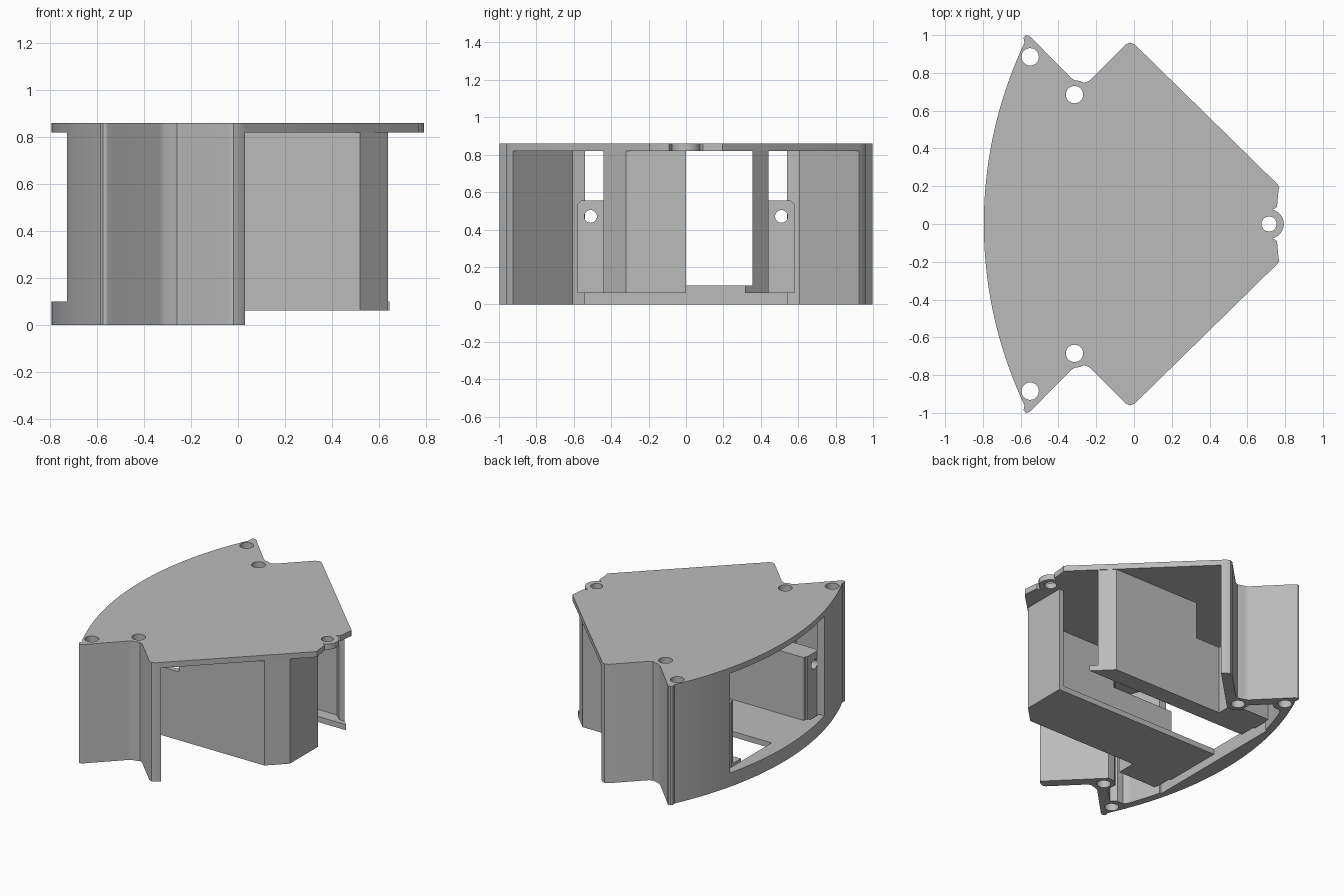
import bpy, bmesh
from math import sin, cos, pi, sqrt

if "Cube" in bpy.data.objects:
    bpy.data.objects.remove(bpy.data.objects["Cube"])

TOP, CEIL, FLOOR, SILL, LOW = 0.86, 0.82, 0.06, 0.10, 0.555
RADIUS = 2.245

grey = bpy.data.materials.new("plain grey")
grey.use_nodes = True
grey.diffuse_color = (0.5, 0.5, 0.5, 1)
grey.node_tree.nodes["Principled BSDF"].inputs["Base Color"].default_value = (0.5, 0.5, 0.5, 1)


def circle(u, v, r, n=32):
    return [(u + r * cos(2 * pi * i / n), v + r * sin(2 * pi * i / n)) for i in range(n)]


def arc(y0, y1, inset=0.0, n=16):
    """Points along the curved back wall between two y values."""
    r = RADIUS - inset
    ys = [y0 + (y1 - y0) * i / n for i in range(n + 1)]
    return [(RADIUS - 0.795 - sqrt(r * r - y * y), y) for y in ys]


def flip(points, s):
    return [(x, y * s) for x, y in points]


def slab(name, loops, lo, hi, along_x=False):
    """Extrude an outline, with any inner loops as holes."""
    curve = bpy.data.curves.new(name + " outline", "CURVE")
    curve.dimensions = "2D"
    curve.fill_mode = "BOTH"
    curve.extrude = (hi - lo) / 2
    for loop in loops:
        spline = curve.splines.new("POLY")
        spline.points.add(len(loop) - 1)
        for point, (u, v) in zip(spline.points, loop):
            point.co = (u, v, 0, 1)
        spline.use_cyclic_u = True
    temp = bpy.data.objects.new(name + " outline", curve)
    bpy.context.scene.collection.objects.link(temp)
    bpy.context.view_layer.update()
    mesh = bpy.data.meshes.new_from_object(
        temp.evaluated_get(bpy.context.evaluated_depsgraph_get()))
    bpy.data.objects.remove(temp)
    bpy.data.curves.remove(curve)
    bm = bmesh.new()
    bm.from_mesh(mesh)
    bmesh.ops.remove_doubles(bm, verts=bm.verts, dist=0.0005)
    for v in bm.verts:
        v.co.z += (lo + hi) / 2
        if along_x:
            v.co = (v.co.z, v.co.x, v.co.y)
    bmesh.ops.recalc_face_normals(bm, faces=bm.faces)
    bm.to_mesh(mesh)
    bm.free()
    mesh.name = name
    mesh.materials.clear()
    mesh.materials.append(grey)
    obj = bpy.data.objects.new(name, mesh)
    bpy.context.scene.collection.objects.link(obj)
    bpy.ops.object.select_all(action="DESELECT")
    obj.select_set(True)
    bpy.context.view_layer.objects.active = obj
    bpy.ops.object.shade_smooth_by_angle(angle=0.5)
    return obj


# Shared half outline, from the front corner back to the curved wall
wing = [(0.03, 0.925), (0.005, 0.95), (-0.02, 0.96), (-0.045, 0.95), (-0.235, 0.76),
        (-0.26, 0.747), (-0.285, 0.756), (-0.315, 0.762), (-0.335, 0.775),
        (-0.545, 0.988), (-0.56, 0.998), (-0.575, 0.998), (-0.585, 0.985)]
nose = [(0.765, 0.18), (0.77, 0.195), (0.76, 0.21)]
tab = [(0.715 + 0.078 * cos(a), 0.078 * sin(a)) for a in [(i - 6) * pi / 14 for i in range(13)]]
holes = [circle(-0.55, 0.885, 0.046), circle(-0.315, 0.685, 0.046)]

# Top plate with screw holes
half = [(0.757, 0.09)] + nose + wing
plate = tab + half + arc(0.96, -0.96, n=48) + flip(half, -1)[::-1]
slab("top_plate", [plate, circle(0.715, 0, 0.04)] + holes + [flip(h, -1) for h in holes],
     CEIL, TOP)

# Folded wing walls with screw bosses, one on each side
inner = [(-0.575, 0.80), (-0.53, 0.80), (-0.49, 0.83), (-0.38, 0.72), (-0.385, 0.65),
         (-0.345, 0.61), (-0.29, 0.605)]
wall = wing + arc(0.96, 0.54) + arc(0.54, 0.78, 0.055, 8) + inner
for side, s in (("left", -1), ("right", 1)):
    slab(side + "_wing_wall", [flip(loop, s) for loop in [wall] + holes], 0, CEIL)

# Curved sill below the rear opening
slab("rear_sill", [arc(-0.56, 0.56, n=32) + [(-0.685, 0.56), (-0.685, -0.56)]], 0, SILL)

# Channel side walls: tall at the front, low at the rear, with drilled blocks
for side, s in (("left", -1), ("right", 1)):
    end = [(0.52, 0.44), (0.605, 0.355), (0.56, 0.355), (0.51, 0.405)]
    if s < 0:
        end = [(0.52, 0.44), (0.64, 0.32), (0.64, 0), (0.605, 0), (0.605, 0.30), (0.505, 0.405)]
    slab(side + "_channel_wall", [flip(end + [(-0.165, 0.405), (-0.165, 0.44)], s)], FLOOR, CEIL)
    slab(side + "_low_wall", [flip([(-0.165, 0.405), (-0.165, 0.44), (-0.66, 0.44), (-0.66, 0.405)], s)],
         FLOOR, LOW)
    block = [(0.43, FLOOR), (0.58, FLOOR), (0.58, LOW - 0.02), (0.56, LOW), (0.43, LOW)]
    slab(side + "_mounting_block", [flip_y for flip_y in
         ([(u * s, v) for u, v in loop] for loop in (block, circle(0.51, 0.47, 0.034, 24)))],
         -0.67, -0.36, along_x=True)

# Half floor and the narrow ledge opposite
slab("channel_floor", [[(0.64, 0), (0.64, -0.32), (0.52, -0.44), (-0.70, -0.44), (-0.70, 0)]],
     FLOOR, SILL)
slab("channel_ledge", [[(0.645, 0.315), (0.52, 0.44), (-0.66, 0.44), (-0.66, 0.315)]],
     FLOOR, SILL)
